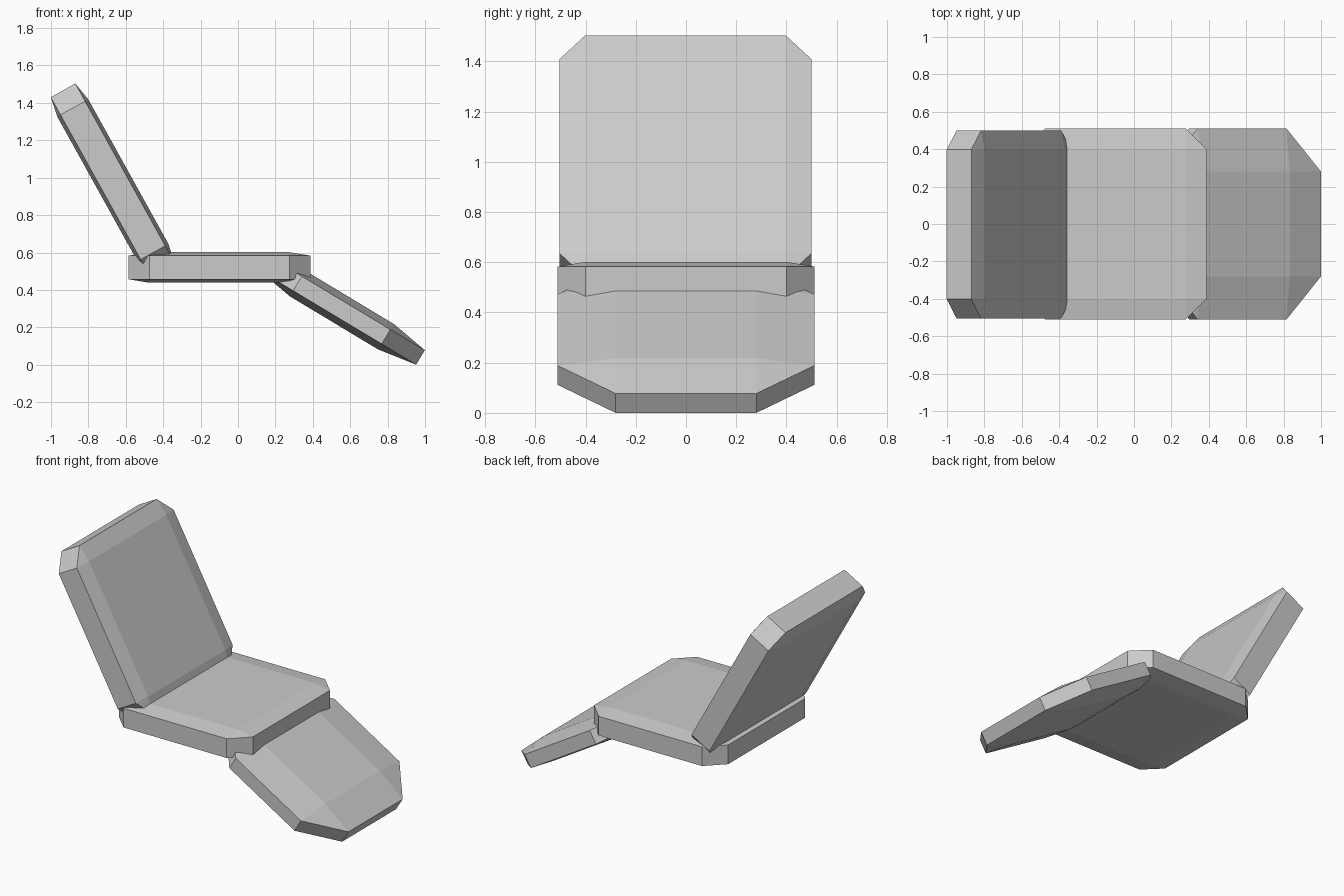
import bpy, bmesh
from math import radians
from itertools import product

if "Cube" in bpy.data.objects:
    bpy.data.objects.remove(bpy.data.objects["Cube"])


def pad(name, centre, tilt, half, cut, crown):
    """Octagonal cushion: half = half sizes of the rim, cut = corner cuts
    along x and y, crown = how far the flat panels rise above the rim."""
    hx, hy, hz = half
    ix, iy = hx - cut[0], hy - cut[1]
    bm = bmesh.new()
    for sx, sy, sz in product((-1, 1), repeat=3):
        bm.verts.new((sx * hx, sy * iy, sz * hz))
        bm.verts.new((sx * ix, sy * hy, sz * hz))
        bm.verts.new((sx * ix, sy * iy, sz * (hz + crown)))
    bmesh.ops.convex_hull(bm, input=bm.verts)
    bmesh.ops.dissolve_limit(bm, angle_limit=radians(1), verts=bm.verts, edges=bm.edges)
    bmesh.ops.recalc_face_normals(bm, faces=bm.faces)
    mesh = bpy.data.meshes.new(name)
    bm.to_mesh(mesh)
    bm.free()
    obj = bpy.data.objects.new(name, mesh)
    obj.location = centre
    obj.rotation_euler.y = radians(tilt)
    bpy.context.collection.objects.link(obj)
    return obj


# Level seat cushion
pad("seat", (-0.099, 0, 0.52), 0, (0.487, 0.511, 0.063), (0.112, 0.111), 0.0185)

# Reclined backrest, sunk into the rear of the seat
pad("backrest", (-0.669, -0.002, 0.986), 61, (0.55, 0.502, 0.075), (0.108, 0.102), 0.02)

# Sloping leg rest, tucked under the front of the seat
pad("leg_rest", (0.555, 0, 0.292), 31, (0.491, 0.511, 0.045), (0.215, 0.23), 0.035)
